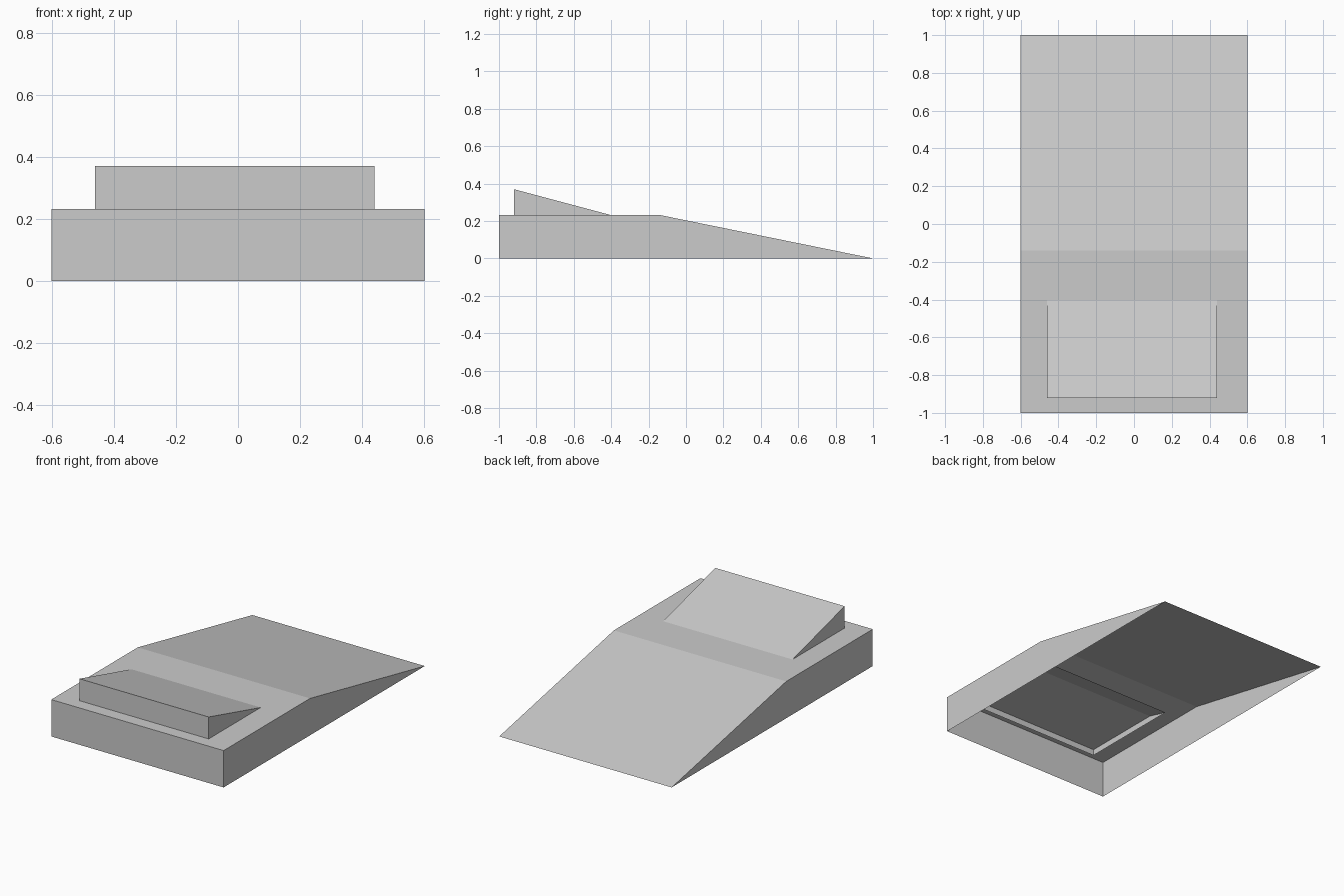
import bpy
import bmesh

cube = bpy.data.objects.get("Cube")
if cube:
    bpy.data.objects.remove(cube, do_unlink=True)

# One plain grey for every part
grey = bpy.data.materials.new("light_grey")
grey.use_nodes = True
colour = (0.6, 0.6, 0.6, 1)
grey.diffuse_color = colour
grey.node_tree.nodes["Principled BSDF"].inputs["Base Color"].default_value = colour


def open_prism(name, profile, x_min, x_max):
    """Sweep a side profile (y, z) along x; the underside stays open."""
    bm = bmesh.new()
    right = [bm.verts.new((x_min, y, z)) for y, z in profile]
    left = [bm.verts.new((x_max, y, z)) for y, z in profile]
    bm.faces.new(right)
    bm.faces.new(left[::-1])
    for i in range(len(profile) - 1):
        bm.faces.new((right[i + 1], right[i], left[i], left[i + 1]))
    bmesh.ops.recalc_face_normals(bm, faces=bm.faces)
    # Make sure the front wall faces forward
    bm.normal_update()
    front = min(bm.faces, key=lambda f: f.calc_center_median().y)
    if front.normal.y > 0:
        bmesh.ops.reverse_faces(bm, faces=bm.faces)
    mesh = bpy.data.meshes.new(name)
    bm.to_mesh(mesh)
    bm.free()
    mesh.materials.append(grey)
    obj = bpy.data.objects.new(name, mesh)
    bpy.context.collection.objects.link(obj)
    return obj


# Base: front wall, flat deck, long slope down to the back
open_prism("ramp_base", [(-1, 0), (-1, 0.232), (-0.14, 0.232), (1, 0)], -0.6, 0.6)

# Raised wedge, sunk slightly through the deck
open_prism("top_wedge", [(-0.92, 0.194), (-0.92, 0.37), (-0.26, 0.194)], -0.46, 0.44)
